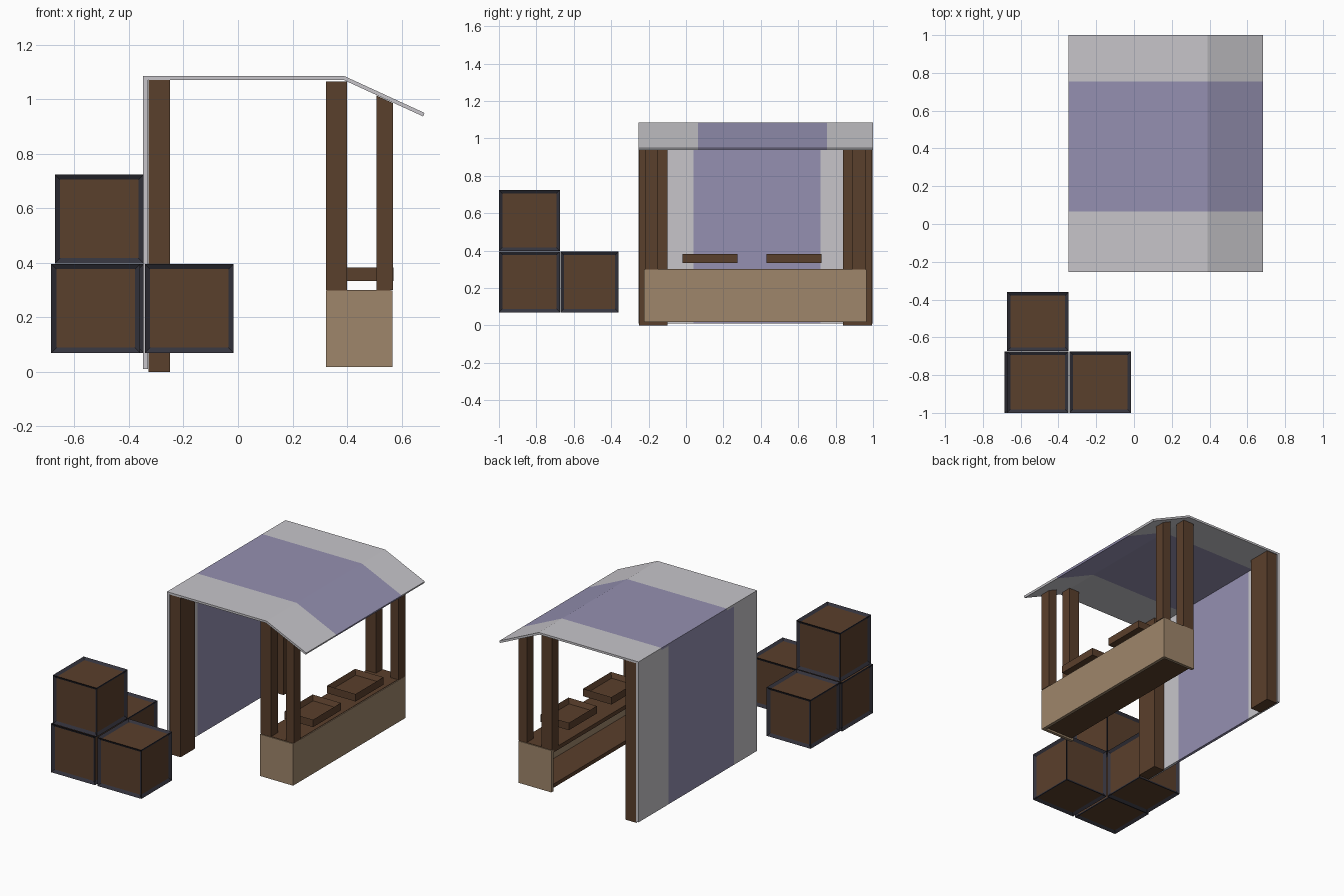
import bpy, bmesh

if "Cube" in bpy.data.objects:
    bpy.data.objects.remove(bpy.data.objects["Cube"])


def material(name, rgb):
    m = bpy.data.materials.new(name)
    m.diffuse_color = (*rgb, 1)
    m.use_nodes = True
    m.node_tree.nodes["Principled BSDF"].inputs["Base Color"].default_value = m.diffuse_color
    return m


BROWN = material("brown wood", (0.102, 0.050, 0.025))
TAN = material("tan wood", (0.345, 0.240, 0.147))
DARK = material("dark frame", (0.034, 0.033, 0.045))
GREY = material("pale cloth", (0.57, 0.56, 0.59))
LILAC = material("lilac cloth", (0.30, 0.28, 0.44))


def finish(bm, name, *mats):
    bmesh.ops.recalc_face_normals(bm, faces=bm.faces[:])
    me = bpy.data.meshes.new(name)
    bm.to_mesh(me)
    bm.free()
    for m in mats:
        me.materials.append(m)
    ob = bpy.data.objects.new(name, me)
    bpy.context.collection.objects.link(ob)
    return ob


def cuboid(bm, x, y, z):
    verts = bmesh.ops.create_cube(bm, size=1)["verts"]
    for v in verts:
        v.co = [r[0] + (c + 0.5) * (r[1] - r[0]) for c, r in zip(v.co, (x, y, z))]
    return verts


def box(name, mat, x, y, z):
    bm = bmesh.new()
    cuboid(bm, x, y, z)
    return finish(bm, name, mat)


def striped_cloth(name, profile, y0, y1):
    """Sweep an (x, z, stripe start, stripe end) profile along y in three bands."""
    bm = bmesh.new()
    rows = [[bm.verts.new((x, y, z)) for y in (y0, a, b, y1)] for x, z, a, b in profile]
    n = len(rows)
    for i in range(n):
        p, q = rows[i], rows[(i + 1) % n]
        for k in range(3):
            f = bm.faces.new((p[k], p[k + 1], q[k + 1], q[k]))
            f.material_index = int(k == 1)
    for k in (0, 3):
        bm.faces.new([r[k] for r in rows])
    return finish(bm, name, GREY, LILAC)


# Cloth roof with its sloping front, and the hanging cloth wall
s = (0.065, 0.755)
striped_cloth("cloth_roof", [(-0.348, 1.085, *s), (0.39, 1.085, *s), (0.684, 0.95, *s),
                             (0.679, 0.937, *s), (0.387, 1.071, *s), (-0.348, 1.071, *s)],
              -0.255, 1.0)
outer, inner = (-0.01, 0.68), (0.04, 0.72)
striped_cloth("cloth_wall", [(-0.348, 0.01, *outer), (-0.348, 1.071, *outer),
                             (-0.33, 1.071, *inner), (-0.33, 0.01, *inner)],
              -0.255, 1.0)

# Posts: a wide one at the wall and two on the counter, at both ends
for end, wide, thin in (("near", (-0.25, -0.10), (-0.22, -0.15)),
                        ("far", (0.84, 0.995), (0.89, 0.96))):
    box(end + "_wall_post", BROWN, (-0.328, -0.25), wide, (0, 1.07))
    box(end + "_inner_post", BROWN, (0.322, 0.40), thin, (0.30, 1.066))
    post = box(end + "_outer_post", BROWN, (0.508, 0.568), thin, (0.30, 1.0))
    for v in post.data.vertices:  # top follows the roof slope
        if v.co.z > 0.9:
            v.co.z = 1.07 - 0.465 * (v.co.x - 0.387)

# Counter: tan front and ends, brown top and shelf, open at the back
box("counter_front", TAN, (0.545, 0.566), (-0.225, 0.965), (0.018, 0.298))
for end, y in (("near", (-0.225, -0.205)), ("far", (0.945, 0.965))):
    box(end + "_counter_end", TAN, (0.322, 0.545), y, (0.018, 0.298))
box("counter_top", BROWN, (0.325, 0.56), (-0.22, 0.96), (0.275, 0.301))
box("counter_shelf", BROWN, (0.335, 0.545), (-0.205, 0.945), (0.03, 0.055))

# Shallow open trays above the counter
for i, y in enumerate(((-0.02, 0.275), (0.43, 0.725))):
    x, z, t = (0.36, 0.57), (0.333, 0.383), 0.02
    bm = bmesh.new()
    cuboid(bm, x, y, z)
    bm.normal_update()
    top = [f for f in bm.faces if f.normal.z > 0.9]
    bmesh.ops.inset_region(bm, faces=top, thickness=t, depth=0)
    for v in top[0].verts:
        v.co.z -= 0.033
    finish(bm, "tray_%d" % (i + 1), BROWN)

# Crates: dark frame with recessed brown panels on all six sides
S = 0.326
for name, x, y, z in (("front_left", -0.685, -1.0, 0.07), ("front_right", -0.342, -1.0, 0.07),
                      ("rear", -0.672, -0.685 + 0.0, 0.07), ("upper", -0.672, -1.0, 0.398)):
    if name == "rear":
        y = -0.672
    depth = 0.312 if name == "rear" else S
    bm = bmesh.new()
    cuboid(bm, (x, x + S), (y, y + depth), (z, z + S))
    bm.normal_update()
    panels = bm.faces[:]
    bmesh.ops.inset_individual(bm, faces=panels, thickness=0.027, depth=-0.012)
    for f in panels:
        f.material_index = 1
    finish(bm, name + "_crate", DARK, BROWN)
